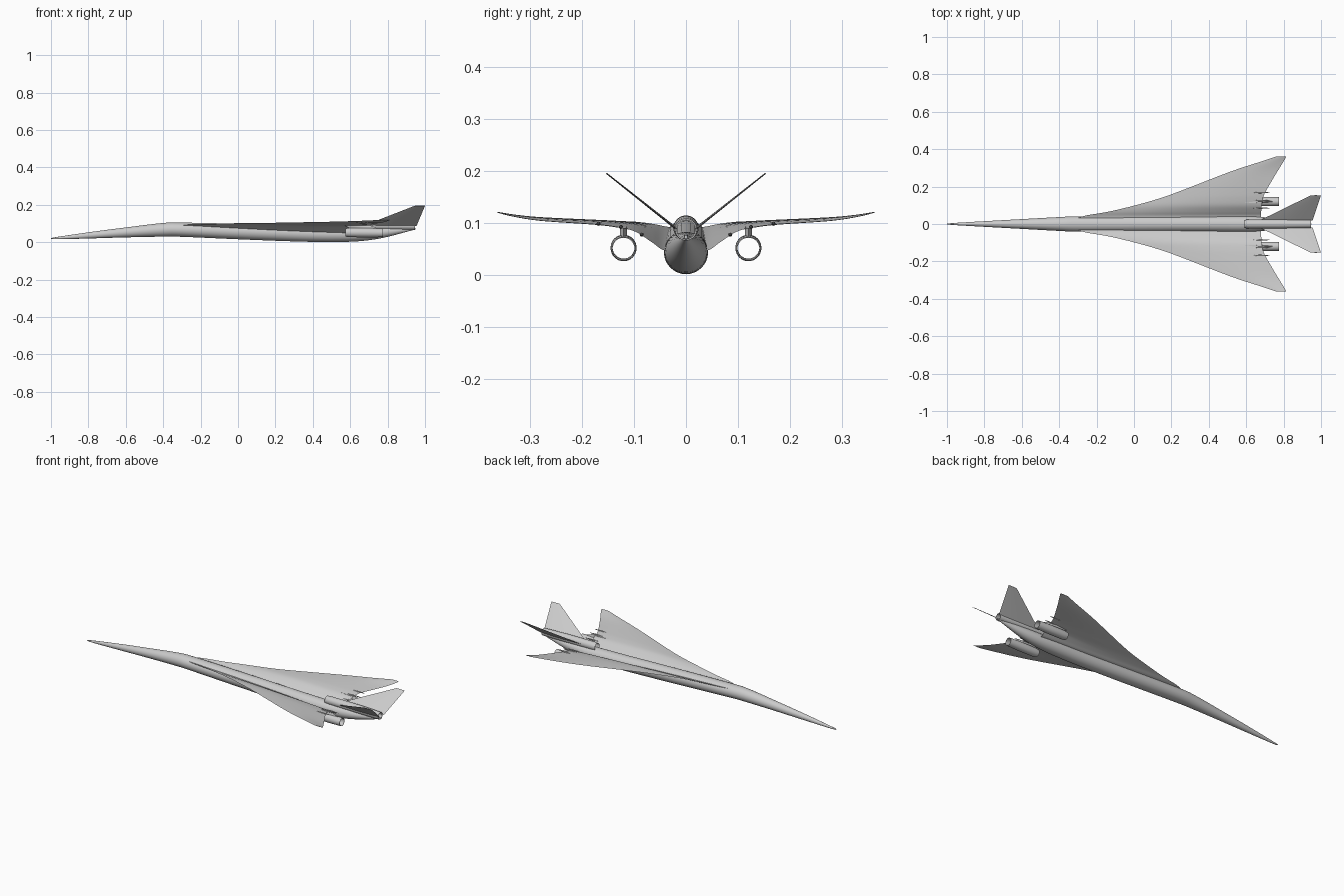
import bpy, bmesh, math
from mathutils import Vector

cube = bpy.data.objects.get("Cube")
if cube:
    bpy.data.objects.remove(cube, do_unlink=True)

grey = bpy.data.materials.new("airframe grey")
grey.use_nodes = True
colour = (0.6, 0.6, 0.6, 1)
grey.diffuse_color = colour
grey.node_tree.nodes["Principled BSDF"].inputs["Base Color"].default_value = colour


def loft(name, rings, wrap=False, mirror=False, angle=40):
    """Skin closed rings of points; wrap joins the last ring to the first."""
    bm = bmesh.new()
    rows = [[bm.verts.new(p) for p in ring] for ring in rings]
    n = len(rows[0])
    pairs = list(zip(rows, rows[1:] + rows[:1])) if wrap else list(zip(rows, rows[1:]))
    for a, b in pairs:
        for i in range(n):
            j = (i + 1) % n
            bm.faces.new((a[i], a[j], b[j], b[i]))
    if not wrap:
        bm.faces.new(rows[0])
        bm.faces.new(rows[-1])
    bmesh.ops.recalc_face_normals(bm, faces=bm.faces)
    mesh = bpy.data.meshes.new(name)
    bm.to_mesh(mesh)
    bm.free()
    obj = bpy.data.objects.new(name, mesh)
    bpy.context.collection.objects.link(obj)
    mesh.materials.append(grey)
    if mirror:
        obj.modifiers.new("Mirror", "MIRROR").use_axis = (False, True, False)
    bpy.ops.object.select_all(action="DESELECT")
    obj.select_set(True)
    bpy.context.view_layer.objects.active = obj
    bpy.ops.object.shade_smooth_by_angle(angle=math.radians(angle))
    return obj


def ring(x, y, z, ry, rz, n=32):
    return [(x, y + ry * math.cos(t), z + rz * math.sin(t))
            for t in (2 * math.pi * i / n for i in range(n))]


def smooth(rows, steps=4):
    """Catmull-Rom through rows of numbers, for gentle curves between stations."""
    out = []
    for i in range(len(rows) - 1):
        a, b, c, d = (rows[max(0, min(k, len(rows) - 1))] for k in (i - 1, i, i + 1, i + 2))
        for s in range(steps):
            t = s / steps
            out.append([q + t * (r - p) / 2 + t * t * (p - 2.5 * q + 2 * r - s2 / 2)
                        + t ** 3 * (1.5 * (q - r) + (s2 - p) / 2)
                        for p, q, r, s2 in zip(a, b, c, d)])
    return out + [rows[-1]]


# Fuselage: x, half width, underside z, top z
stations = [(-1, .001, .019, .022), (-.97, .005, .016, .028), (-.8, .015, .02, .053),
            (-.6, .026, .026, .079), (-.4, .037, .03, .103), (-.3, .041, .029, .105),
            (0, .042, .016, .099), (.2, .042, .008, .094), (.4, .042, .002, .088),
            (.58, .042, .002, .084), (.7, .036, .011, .082), (.8, .025, .029, .08),
            (.95, .003, .069, .076)]
loft("fuselage", [ring(x, 0, (lo + hi) / 2, w, (hi - lo) / 2)
                  for x, w, lo, hi in smooth(stations)])


def foil(le, te, thick, n=12):
    """Thin biconvex section, given as offset points around the chord line."""
    le, te, up = Vector(le), Vector(te), Vector(thick)
    front = [le.lerp(te, i / n) + up * math.sin(math.pi * i / n) for i in range(n + 1)]
    back = [le.lerp(te, i / n) - up * math.sin(math.pi * i / n) for i in range(n - 1, 0, -1)]
    return front + back


# Ogival gull wing: y, leading x, leading z, trailing x, trailing z, half thickness
wing = [(0, -.36, .086, .68, .045, .005), (.04, -.28, .093, .68, .046, .005),
        (.065, -.14, .098, .68, .062, .005), (.098, 0, .102, .683, .083, .005),
        (.135, .13, .103, .688, .092, .005), (.176, .247, .105, .705, .097, .004),
        (.278, .51, .11, .765, .104, .003), (.33, .667, .115, .797, .112, .002),
        (.362, .765, .12, .815, .12, .001)]
loft("wing", [foil((lx, y, lz), (tx, y, tz), (0, 0, h))
              for y, lx, lz, tx, tz, h in smooth(wing)], mirror=True)

# V tail fins
normal = Vector((0, -.62, .78)) * .0025
loft("tail_fin", [foil((.67, .018, .088), (.955, .018, .088), normal),
                  foil((.945, .153, .195), (1, .153, .195), normal * .5)], mirror=True)


def nacelle(name, y, profile, mirror=False):
    """Hollow tube: x, z, radius stations run outside then back inside."""
    loft(name, [ring(x, y, z, r, r) for x, z, r in profile], wrap=True, mirror=mirror)


nacelle("wing_engine", .12, [(.575, .052, .022), (.6, .052, .025), (.7, .051, .025),
                             (.775, .05, .023), (.775, .05, .021), (.68, .051, .022),
                             (.6, .052, .021)], True)
nacelle("centre_engine", 0, [(.59, .09, .022), (.615, .09, .024), (.8, .089, .024),
                             (.945, .087, .021), (.945, .087, .018), (.8, .089, .021),
                             (.62, .09, .021)])

# Engine pylons
loft("pylon", [foil((.6, .12, .074), (.75, .12, .073), (0, .007, 0)),
               foil((.56, .12, .094), (.71, .12, .089), (0, .007, 0))], mirror=True)

# Slim flap track fairings on the trailing edge
for label, y, z in (("inner", .085, .077), ("middle", .125, .092), ("outer", .168, .098)):
    loft(label + "_flap_fairing", [ring(x, y, z, r, r, 8) for x, r in
                                   ((.64, .001), (.67, .004), (.7, .003), (.725, .001))],
         mirror=True)
